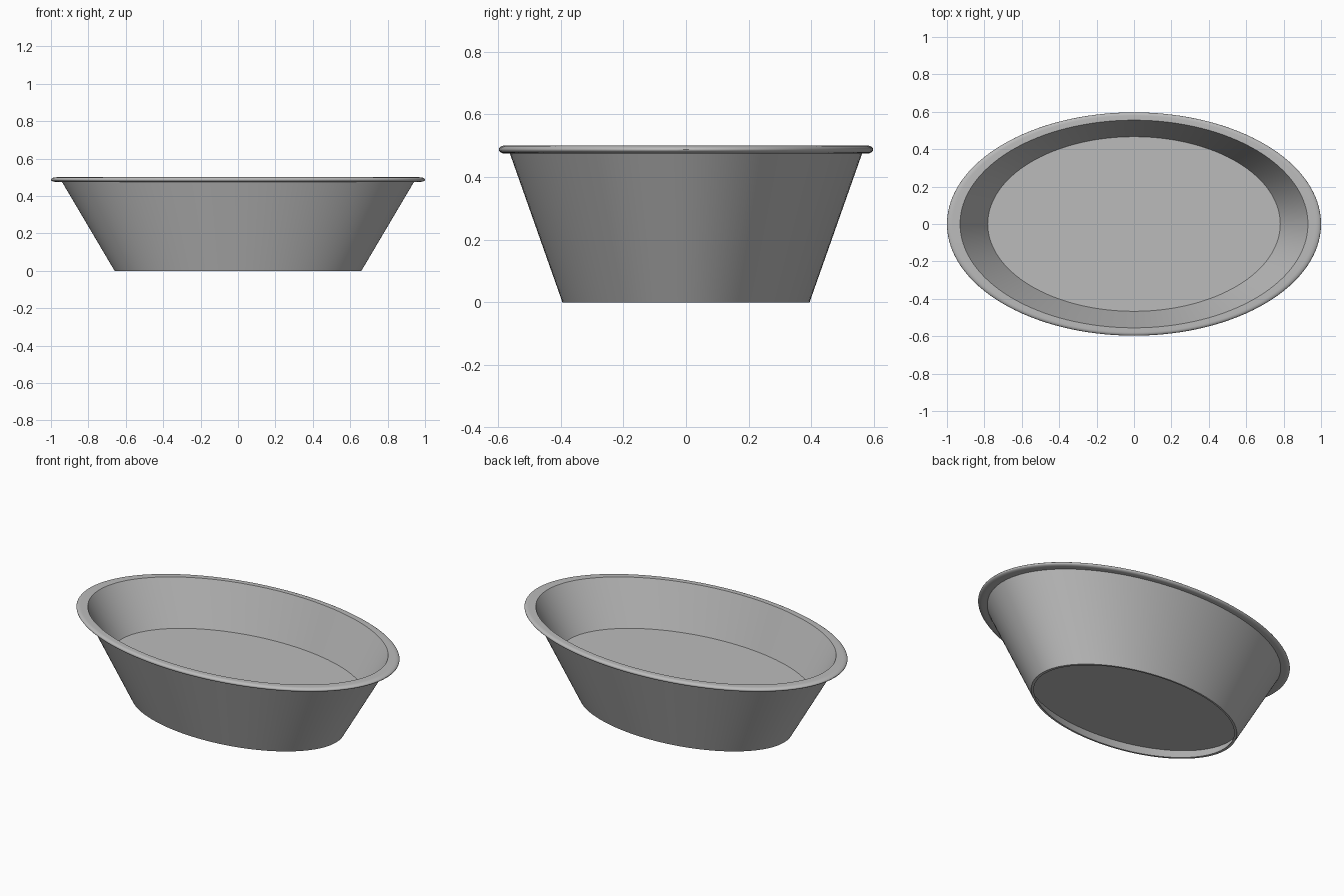
import bpy
import bmesh
import math

cube = bpy.data.objects.get("Cube")
if cube:
    bpy.data.objects.remove(cube, do_unlink=True)

SEGMENTS = 128
DEPTH_RATIO = 0.597

grey = bpy.data.materials.new("plain grey")
grey.use_nodes = True
colour = (0.5, 0.5, 0.5, 1)
grey.diffuse_color = colour
grey.node_tree.nodes["Principled BSDF"].inputs["Base Color"].default_value = colour


def oval_lathe(name, profile):
    """Sweep a (radius, height) profile round an oval and cap both ends."""
    bm = bmesh.new()
    rings = []
    for radius, height in profile:
        ring = []
        for i in range(SEGMENTS):
            a = math.tau * i / SEGMENTS
            ring.append(bm.verts.new((radius * math.cos(a),
                                      radius * DEPTH_RATIO * math.sin(a), height)))
        rings.append(ring)
    for low, high in zip(rings, rings[1:]):
        for i in range(SEGMENTS):
            j = (i + 1) % SEGMENTS
            bm.faces.new((low[i], low[j], high[j], high[i]))
    bm.faces.new(list(reversed(rings[0])))
    bm.faces.new(rings[-1])
    bmesh.ops.recalc_face_normals(bm, faces=bm.faces[:])
    mesh = bpy.data.meshes.new(name)
    bm.to_mesh(mesh)
    bm.free()
    obj = bpy.data.objects.new(name, mesh)
    bpy.context.collection.objects.link(obj)
    mesh.materials.append(grey)
    bpy.ops.object.select_all(action="DESELECT")
    obj.select_set(True)
    bpy.context.view_layer.objects.active = obj
    bpy.ops.object.shade_smooth_by_angle(angle=math.radians(35))
    return obj


# Rounded lip: half an oval from the underside to the top
lip = [(0.97 + 0.03 * math.cos(t), 0.4875 + 0.0125 * math.sin(t))
       for t in (math.pi * (k / 12 - 0.5) for k in range(13))]

# Recessed underside, foot, flared outer wall, lip, inner wall, floor
profile = [(0.68, 0.06), (0.643, 0), (0.66, 0), (0.941, 0.475)]
profile += lip
profile += [(0.93, 0.5), (0.782, 0.24)]
oval_lathe("oval_basin", profile)
